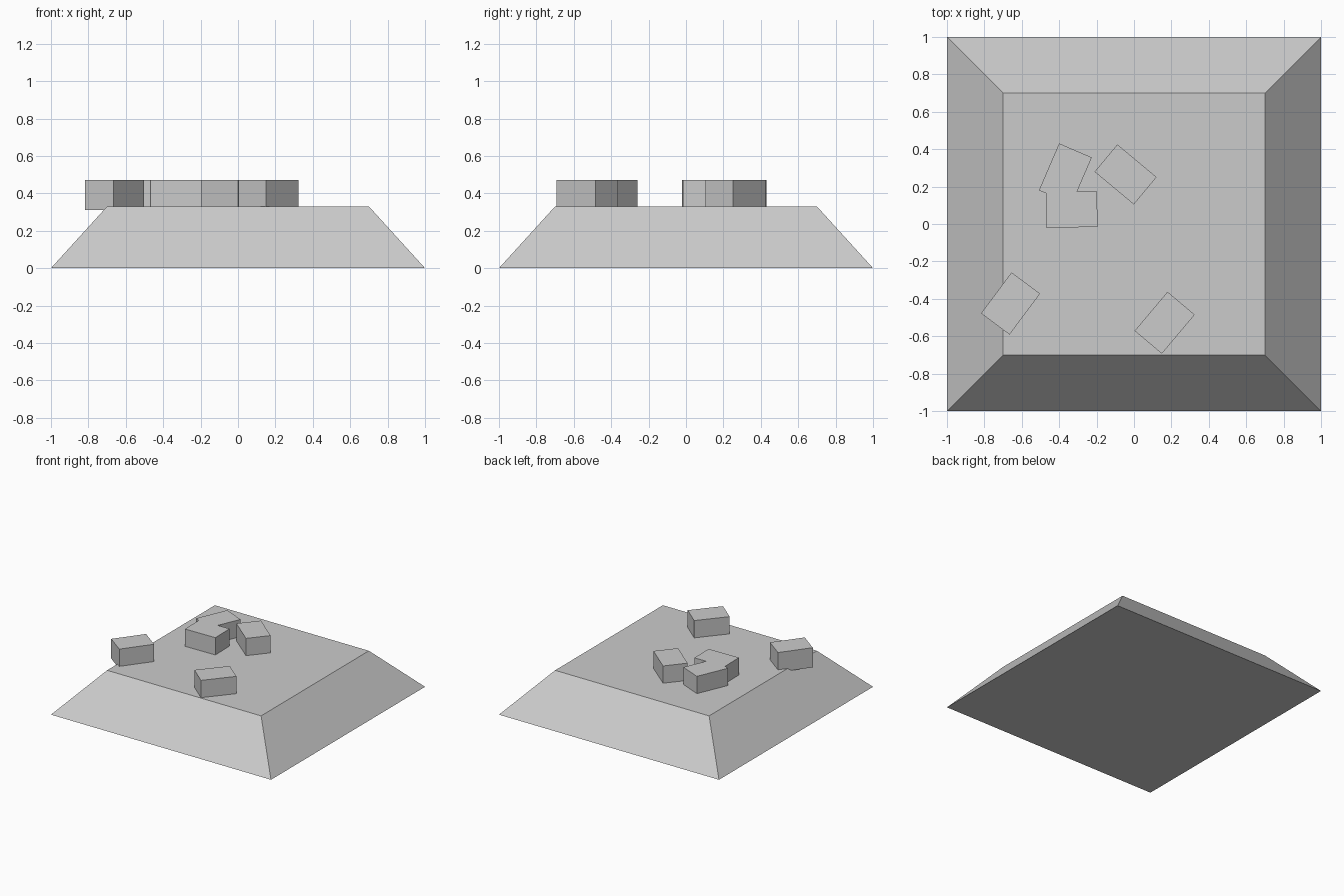
import bpy, bmesh, math

if "Cube" in bpy.data.objects:
    bpy.data.objects.remove(bpy.data.objects["Cube"])

grey = bpy.data.materials.new("light_grey")
grey.diffuse_color = (0.6, 0.6, 0.6, 1)
grey.use_nodes = True
grey.node_tree.nodes["Principled BSDF"].inputs["Base Color"].default_value = grey.diffuse_color


def add_block(name, size, loc, angle=0.0, top_scale=1.0):
    """Box standing on loc.z, optionally tapered towards its top."""
    bm = bmesh.new()
    bmesh.ops.create_cube(bm, size=1)
    for v in bm.verts:
        k = top_scale if v.co.z > 0 else 1.0
        v.co = (v.co.x * size[0] * k, v.co.y * size[1] * k, (v.co.z + 0.5) * size[2])
    mesh = bpy.data.meshes.new(name)
    bm.to_mesh(mesh)
    bm.free()
    mesh.materials.append(grey)
    obj = bpy.data.objects.new(name, mesh)
    obj.location = loc
    obj.rotation_euler.z = math.radians(angle)
    bpy.context.collection.objects.link(obj)
    return obj


# Sloped plateau
add_block("plateau", (2, 2, 0.33), (0, 0, 0), top_scale=0.7)

# Identical blocks scattered on top: x, y, turn in degrees
blocks = [
    (-0.367, 0.268, 66.7),
    (-0.333, 0.077, 1.0),
    (-0.045, 0.265, -39.8),
    (-0.660, -0.425, 53.3),
    (0.164, -0.528, 49.9),
]
for i, (x, y, turn) in enumerate(blocks, 1):
    add_block(f"block_{i}", (0.273, 0.19, 0.162), (x, y, 0.31), turn)
